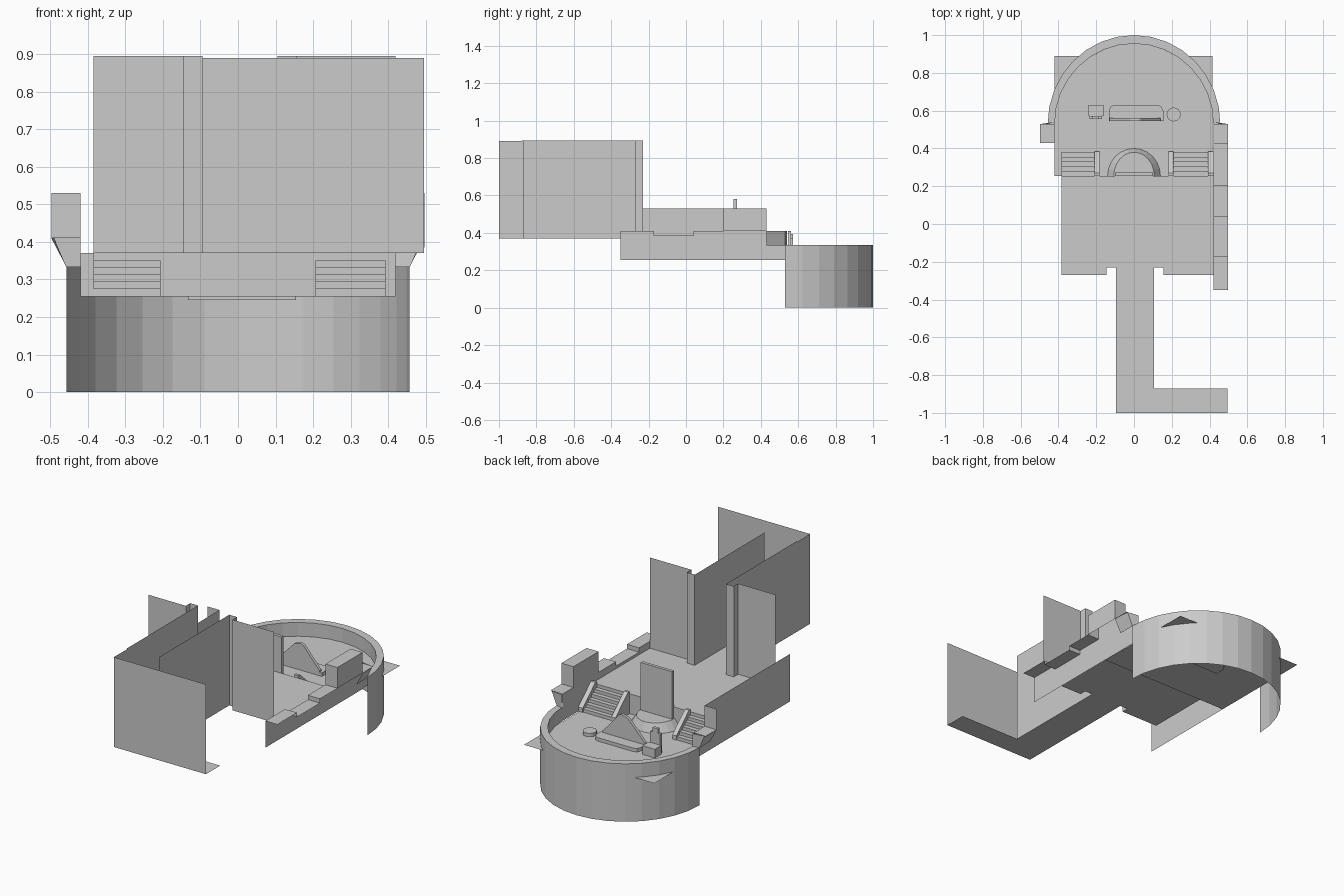
import bpy, bmesh, math

if "Cube" in bpy.data.objects:
    bpy.data.objects.remove(bpy.data.objects["Cube"])

FLOOR, STAGE, TOP = 0.37, 0.255, 0.895


def mesh(name, verts, faces):
    me = bpy.data.meshes.new(name)
    me.from_pydata(verts, [], faces)
    me.update()
    ob = bpy.data.objects.new(name, me)
    bpy.context.collection.objects.link(ob)
    return ob


def polygon(name, pts):
    return mesh(name, pts, [list(range(len(pts)))])


def strip(name, a, b):
    """Band of quads between two equally long point rows."""
    n = len(a)
    return mesh(name, a + b, [(i, i + 1, n + i + 1, n + i) for i in range(n - 1)])


def wall(name, path, z0, z1):
    return strip(name, [(x, y, z0) for x, y in path], [(x, y, z1) for x, y in path])


def prism(name, bottom, top):
    """Closed solid between two matching outlines."""
    n = len(bottom)
    sides = [(i, (i + 1) % n, n + (i + 1) % n, n + i) for i in range(n)]
    ob = mesh(name, bottom + top, sides + [list(range(n)), list(range(n, 2 * n))])
    bm = bmesh.new()
    bm.from_mesh(ob.data)
    bmesh.ops.recalc_face_normals(bm, faces=bm.faces)
    bm.to_mesh(ob.data)
    bm.free()
    return ob


def box(name, x0, x1, y0, y1, z0, z1):
    o = [(x0, y0), (x1, y0), (x1, y1), (x0, y1)]
    return prism(name, [(x, y, z0) for x, y in o], [(x, y, z1) for x, y in o])


def arc(cy, rx, ry, n):
    return [(rx * math.cos(math.pi * i / n), cy + ry * math.sin(math.pi * i / n))
            for i in range(n + 1)]


def at(path, z):
    return [(x, y, z) for x, y in path]


# Upper hall and corridor floor
left_path = [(-.385, -.27), (-.145, -.27), (-.145, -.23), (-.095, -.23), (-.095, -.88)]
end_path = [(-.095, -.88), (-.095, -1), (.495, -1)]
right_path = [(.105, -.87), (.105, -.23), (.155, -.23), (.155, -.27), (.42, -.27)]
polygon("hall_floor", at(left_path + end_path[1:] + [(.495, -.87)] + right_path
                         + [(.42, .255), (-.385, .255)], FLOOR))

# Tall walls
wall("left_hall_wall", left_path, FLOOR, TOP)
wall("corridor_end_wall", end_path, FLOOR, .89)
wall("right_hall_wall", right_path, FLOOR, TOP)

# Round apse: outer skin, rim, inner skin, sunken floor with square corners
outer = arc(.53, .457, .47, 16)
inner = arc(.53, .42, .425, 16)
wall("apse_outer_wall", outer, 0, .335)
strip("apse_rim", at(outer, .335), at(inner, .335))
wall("apse_inner_wall", inner, STAGE, .335)
back = [p for p in inner if p[1] > .89]
polygon("apse_floor", at([(-.42, .255), (.415, .255), (.415, .89), (.22, .89)]
                         + back + [(-.22, .89), (-.42, .89)], STAGE))

# Low side walls with the stepped ledge
ledge = [(-.35, .41), (-.17, .41), (-.17, .385), (.04, .385), (.04, .41), (.2, .41),
         (.2, .53), (.43, .53), (.43, .41), (.53, .41)]
strip("right_ledge", [(.42, y, z) for y, z in ledge], [(.497, y, z) for y, z in ledge])
polygon("right_side_wall", [(.42, y, z) for y, z in [(-.35, STAGE)] + ledge + [(.53, STAGE)]])
polygon("left_side_wall", [(-.42, y, z) for y, z in
                           [(-.35, STAGE), (-.35, .53)] + ledge[-3:] + [(.53, STAGE)]])
strip("left_ledge", [(-.42, y, z) for y, z in ledge[-3:]],
      [(-.497, y, z) for y, z in ledge[-3:]])
polygon("right_ledge_side", [(.497, .2, .41), (.497, .43, .41), (.497, .43, .53), (.497, .2, .53)])

# Tapered corbels where the ledges meet the apse
for s, side in ((-1, "left"), (1, "right")):
    mesh(side + "_corbel",
         [(s * .42, .54, .41), (s * .49, .53, .41), (s * .457, .53, .333), (s * .42, .54, .333),
          (s * .497, .43, .41), (s * .457, .43, .333)],
         [(0, 1, 2, 3), (1, 4, 5, 2)])

# Two stairs with sloped rails
n = 6
for x0, x1, side in ((-.385, -.208, "left"), (.208, .392, "right")):
    prof = [(.255, FLOOR)]
    for i in range(n):
        z = FLOOR - (i + 1) * (FLOOR - STAGE) / n
        y = .255 + i * .125 / (n - 1)
        prof += [(y, z), (y + .125 / (n - 1), z)]
    prof.pop()
    strip(side + "_stairs", [(x0, y, z) for y, z in prof], [(x1, y, z) for y, z in prof])
rail = [(.255, STAGE), (.255, .385), (.27, .385), (.385, .28), (.385, STAGE)]
for i, (x0, x1) in enumerate(((-.42, -.385), (-.208, -.182), (.182, .208), (.392, .42))):
    if i:
        prism(f"stair_rail_{i}", [(x0, y, z) for y, z in rail], [(x1, y, z) for y, z in rail])
    else:
        wall("left_stair_end", [(x0, .38), (x1, .38), (x1, .255)], STAGE, FLOOR)
wall("stage_front_wall", [(-.19, .255), (.19, .255)], STAGE, FLOOR)

# Half-round plinth with standing slab
prism("half_round_plinth", at(arc(.255, .14, .145, 12), STAGE), at(arc(.255, .107, .125, 12), .305))
box("standing_slab", -.1, .1, .254, .272, .305, .58)

# Rounded base with a gabled board
base = [(-.133, .545), (.155, .545), (.155, .60), (.145, .622), (.125, .63),
        (-.103, .63), (-.123, .622), (-.133, .60)]
prism("board_base", at(base, .245), at(base, .275))
gable = [(-.13, .275), (-.13, .285), (-.02, .40), (.02, .41), (.035, .405), (.14, .285), (.14, .275)]
prism("gabled_board", [(x, .545, z) for x, z in gable], [(x, .562, z) for x, z in gable])

# Small seat with a two-step back
box("seat", -.242, -.162, .572, .63, STAGE, .305)
box("seat_back", -.235, -.17, .555, .572, STAGE, .37)
box("seat_back_top", -.22, -.185, .555, .572, .37, .395)

# Round stool
disc = [(.21 + .037 * math.cos(math.tau * i / 16), .58 + .037 * math.sin(math.tau * i / 16))
        for i in range(16)]
prism("round_stool", at(disc, STAGE), at(disc, .275))
